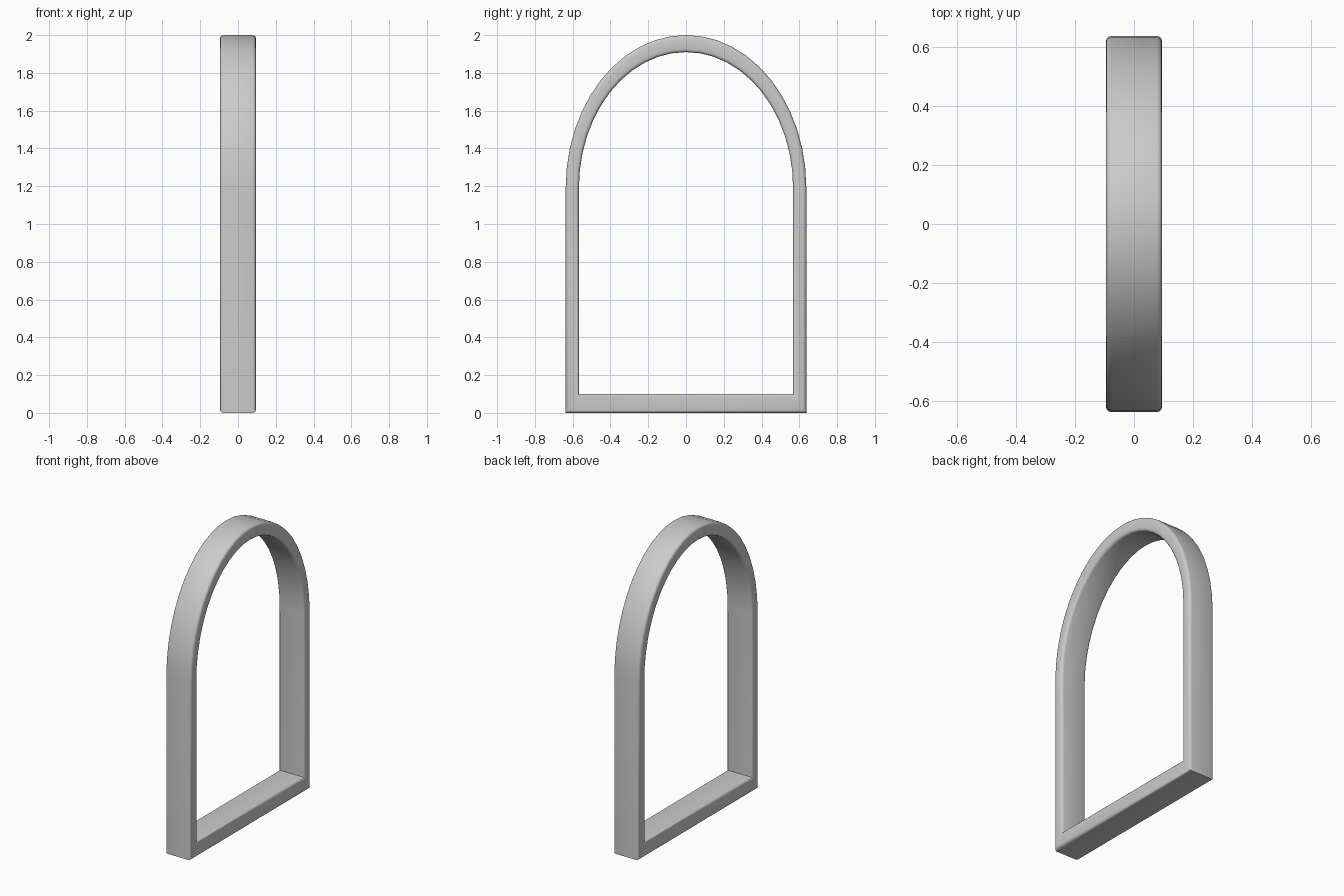
import bpy, bmesh, math

if "Cube" in bpy.data.objects:
    bpy.data.objects.remove(bpy.data.objects["Cube"])

HALF_DEPTH = 0.095
SPRING = 1.19      # height where the arch begins
ARC_STEPS = 24


def arch_outline(half_width, bottom, top):
    """Closed outline: two bottom corners, then an elliptical arch."""
    pts = [(-half_width, bottom), (half_width, bottom)]
    for i in range(ARC_STEPS + 1):
        a = math.pi * i / ARC_STEPS
        pts.append((half_width * math.cos(a), SPRING + (top - SPRING) * math.sin(a)))
    return pts


# Arched frame: outer and inner outlines joined into a rectangular-section ring
outer = arch_outline(0.637, 0.0, 2.0)
inner = arch_outline(0.567, 0.1, 1.91)
bm = bmesh.new()
section = [(outer, -HALF_DEPTH), (outer, HALF_DEPTH), (inner, HALF_DEPTH), (inner, -HALF_DEPTH)]
loops = [[bm.verts.new((x, y, z)) for y, z in pts] for pts, x in section]
n = len(outer)
for k in range(4):
    a, b = loops[k], loops[(k + 1) % 4]
    for i in range(n):
        j = (i + 1) % n
        bm.faces.new((a[i], a[j], b[j], b[i]))
bmesh.ops.recalc_face_normals(bm, faces=bm.faces)

# Rounded rims along both faces
rims = [bm.edges.get((l[i], l[(i + 1) % n])) for l in loops for i in range(n)]
bmesh.ops.bevel(bm, geom=rims, offset=0.017, segments=3, profile=0.5, affect='EDGES')

mesh = bpy.data.meshes.new("arched_frame")
bm.to_mesh(mesh)
bm.free()
frame = bpy.data.objects.new("arched_frame", mesh)
bpy.context.collection.objects.link(frame)
bpy.context.view_layer.objects.active = frame
frame.select_set(True)
bpy.ops.object.shade_smooth_by_angle(angle=math.radians(35))
